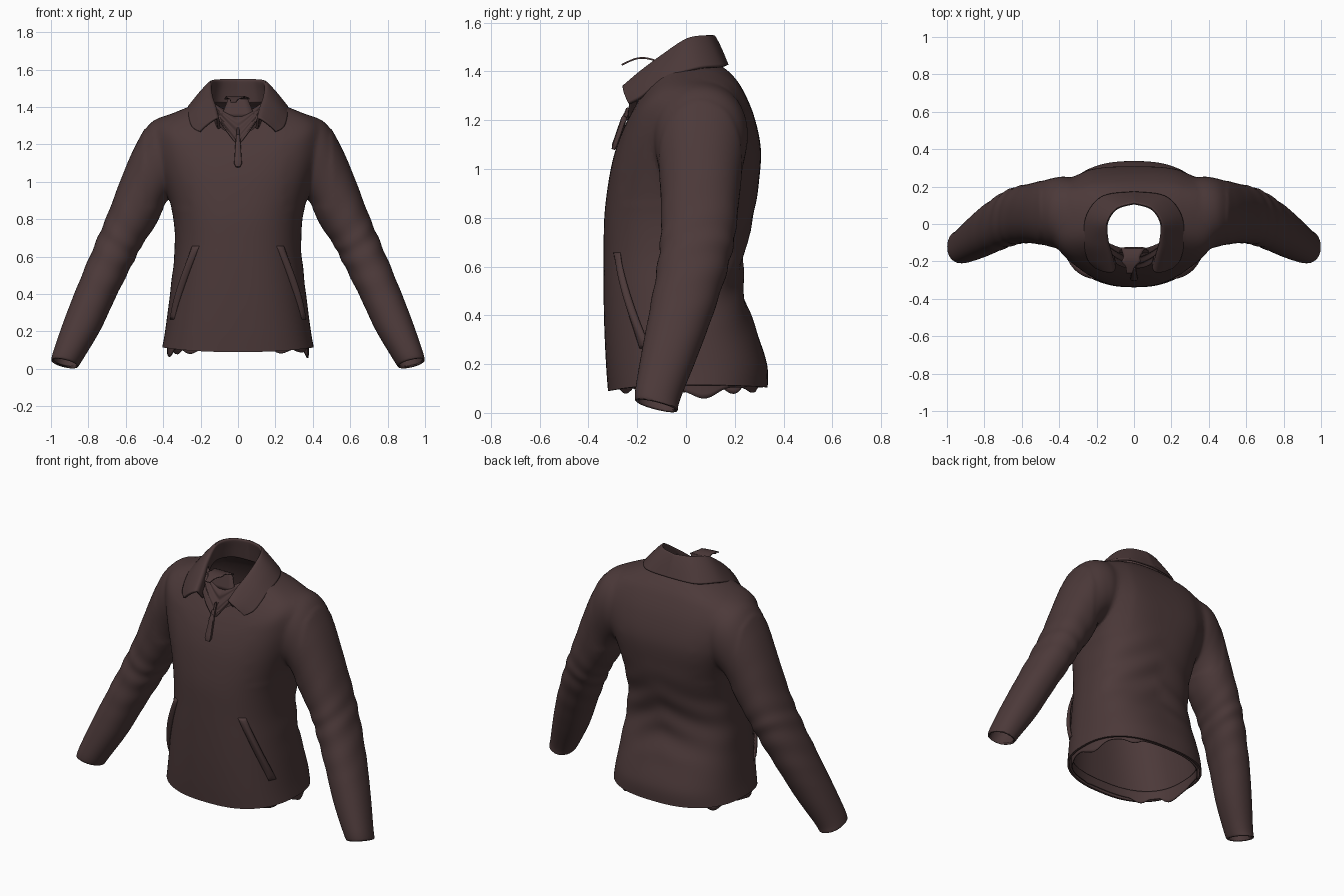
import bpy, bmesh, math
from mathutils import Vector

if "Cube" in bpy.data.objects:
    bpy.data.objects.remove(bpy.data.objects["Cube"])

cloth = bpy.data.materials.new("dark_brown_cloth")
cloth.diffuse_color = (0.072, 0.041, 0.041, 1)
cloth.use_nodes = True
cloth.node_tree.nodes["Principled BSDF"].inputs["Base Color"].default_value = cloth.diffuse_color


def spline(rows, t):
    """Catmull-Rom value through equally long tuples."""
    i = max(0, min(int(t), len(rows) - 2))
    f = t - i
    n = len(rows) - 1
    a, b, c, d = (rows[max(0, min(n, i + k))] for k in (-1, 0, 1, 2))
    return [0.5 * (2 * q + (r - p) * f + (2 * p - 5 * q + 4 * r - s) * f * f
                   + (3 * q - p - 3 * r + s) * f ** 3) for p, q, r, s in zip(a, b, c, d)]


def finish(name, bm, thick=0, offset=-1):
    bmesh.ops.recalc_face_normals(bm, faces=bm.faces)
    me = bpy.data.meshes.new(name)
    bm.to_mesh(me)
    bm.free()
    ob = bpy.data.objects.new(name, me)
    bpy.context.collection.objects.link(ob)
    me.materials.append(cloth)
    if thick:
        s = ob.modifiers.new("thickness", 'SOLIDIFY')
        s.thickness, s.offset = thick, offset
    bpy.ops.object.select_all(action='DESELECT')
    ob.select_set(True)
    bpy.context.view_layer.objects.active = ob
    bpy.ops.object.shade_smooth_by_angle(angle=math.radians(40))
    return ob


def make_sheet(name, func, nu, nv, closed=False, thick=0.012, offset=-1, caps=None):
    """Grid of func(u, v), u and v in 0..1; caps collects the centres of fan-filled ends."""
    bm = bmesh.new()
    cols = nu if closed else nu + 1
    grid = [[bm.verts.new(func(i / nu, j / nv)) for i in range(cols)] for j in range(nv + 1)]
    for j in range(nv):
        for i in range(nu):
            k = (i + 1) % cols
            bm.faces.new((grid[j][i], grid[j][k], grid[j + 1][k], grid[j + 1][i]))
    if caps is not None:
        for ring in (grid[0], grid[-1]):
            mid = bm.verts.new(sum((v.co for v in ring), Vector()) / cols)
            caps.append(mid.co.copy())
            for i in range(cols):
                bm.faces.new((ring[i], ring[(i + 1) % cols], mid))
    return finish(name, bm, thick, offset)


def power(x, e):
    return math.copysign(abs(x) ** e, x)


# Body rings: z front, z side, z back, half width, front depth, back depth, back squareness
BODY = [(0.09, 0.115, 0.105, 0.405, 0.32, 0.335, .8), (0.2, 0.2, 0.2, 0.39, 0.328, 0.332, .8),
        (0.35, 0.35, 0.35, 0.37, 0.335, 0.285, .8), (0.5, 0.5, 0.5, 0.352, 0.338, 0.235, .8),
        (0.65, 0.65, 0.65, 0.338, 0.338, 0.24, .8), (0.8, 0.8, 0.8, 0.345, 0.335, 0.275, .77),
        (0.92, 0.93, 0.93, 0.375, 0.322, 0.297, .7), (1.03, 1.06, 1.08, 0.41, 0.302, 0.307, .62),
        (1.12, 1.2, 1.22, 0.435, 0.275, 0.278, .62), (1.18, 1.32, 1.33, 0.425, 0.25, 0.23, .68),
        (1.22, 1.388, 1.39, 0.3, 0.23, 0.185, .78), (1.26, 1.43, 1.43, 0.18, 0.205, 0.135, .8)]


def body_point(a, v, grow=0.0):
    zf, zs, zb, hx, yf, yb, e = spline(BODY, v)
    c, s = math.cos(a), math.sin(a)
    if s < 0:
        e = 0.8
    x = (hx + grow) * power(c, e)
    y = ((yf if s < 0 else yb) + grow) * power(s, e)
    z = zs + ((zf if s < 0 else zb) - zs) * s * s
    # soft slanting folds across the lower back and the waist sides
    w = math.exp(-((z - 0.6) / 0.2) ** 2)
    fold = 0.005 * w * max(0, s + 0.3) * math.sin(36 * z + 16 * abs(x) + 5 * x)
    return Vector((x + fold * c, y + fold * s, z))


# Sleeve rings: outer x, z, inner x, z, centre y, half depth
SLEEVE = [(0.28, 1.375, 0.26, 1.02, 0.03, 0.19), (0.38, 1.36, 0.33, 0.94, 0.055, 0.202),
          (0.47, 1.32, 0.375, 0.895, 0.06, 0.193), (0.545, 1.2, 0.4, 0.855, 0.06, 0.178),
          (0.612, 1.05, 0.44, 0.77, 0.058, 0.163), (0.70, 0.82, 0.51, 0.665, 0.05, 0.153),
          (0.77, 0.655, 0.57, 0.55, 0.028, 0.145), (0.86, 0.44, 0.655, 0.38, -0.02, 0.13),
          (0.93, 0.26, 0.735, 0.21, -0.07, 0.112), (0.985, 0.10, 0.825, 0.06, -0.115, 0.092),
          (1.0, 0.045, 0.855, 0.012, -0.122, 0.088)]


def sleeve_point(side, u, t):
    ox, oz, ix, iz, yc, ry = spline(SLEEVE, t)
    a = 2 * math.pi * u
    w = math.exp(-((t - 5.8) / 1.1) ** 2)
    k = 1 + 0.022 * w * math.sin(9 * t + 2.5 * math.sin(a))
    k *= 1 - 0.07 * max(0, (t - 9.75) / 0.25) ** 3       # rolled cuff lip
    c, s = power(math.cos(a), 0.92) * k, power(math.sin(a), 0.92) * k
    tilt = -0.022 * s * max(0, min(1, (t - 6) / 3))       # forearm swings forward
    return Vector((side * ((ox + ix) / 2 + c * (ox - ix) / 2), yc + s * ry,
                   (oz + iz) / 2 + c * (oz - iz) / 2 + tilt))


# Body and sleeves united into one shell, then opened at hem, neck and cuffs
caps = []
nb, ns = len(BODY) - 1, len(SLEEVE) - 1
body = make_sheet("body_blank", lambda u, v: body_point(2 * math.pi * u, v * nb),
                  96, 88, True, 0, caps=caps)
blanks = [body]
for side in (-1, 1):
    arm = make_sheet("sleeve_blank", lambda u, v: sleeve_point(side, u, v * ns),
                     48, 100, True, 0, caps=caps)
    cut = body.modifiers.new("join", 'BOOLEAN')
    cut.operation, cut.solver, cut.object = 'UNION', 'EXACT', arm
    blanks.append(arm)
bpy.context.view_layer.update()
bm = bmesh.new()
bm.from_object(body, bpy.context.evaluated_depsgraph_get())
for ob in blanks:
    bpy.data.objects.remove(ob)
ends = [v for v in bm.verts if any((v.co - c).length < 1e-3 for c in caps)]
bmesh.ops.delete(bm, geom=ends, context='VERTS')
bmesh.ops.remove_doubles(bm, verts=bm.verts, dist=0.004)
# soften the armhole joint
joint = [v for v in bm.verts if 0.25 < abs(v.co.x) < 0.5 and v.co.z > 0.86]
for _ in range(14):
    bmesh.ops.smooth_vert(bm, verts=joint, factor=0.5, use_axis_x=True,
                          use_axis_y=True, use_axis_z=True)
finish("jacket_shell", bm, 0.012)


# Ragged lining hanging under the hem
def lining(u, v):
    a = 2 * math.pi * u
    p = body_point(a, 0.5, -0.02)
    wave = max(0, math.sin(5 * a + 0.6) * math.sin(3 * a + 1) + 0.15 * math.sin(13 * a))
    p.z = 0.16 * (1 - v) + v * (0.105 - 0.042 * wave)
    return p


make_sheet("hem_lining", lining, 128, 5, closed=True, thick=0.006)

for side, tag in ((-1, "left"), (1, "right")):
    # Slanted pocket welt with a slightly gaping lip
    def welt(u, v):
        along = math.sin(math.pi * v) ** 0.5 if 0 < v < 1 else 0
        a = -math.radians(53 - 28 * v + (u - 0.5) * 9)
        lift = 0.003 + 0.022 * along * math.sin(math.pi * min(1, u * 0.9 + 0.1))
        p = body_point(a, 4.05 - 2.6 * v, lift)
        p.x *= side
        return p
    make_sheet(tag + "_pocket_welt", welt, 8, 24, thick=0.01)

# Collar stations, back to front: stand base, fold line, outer edge
COLLAR = [(0, .125, 1.42, 0, .112, 1.538, 0, .168, 1.425),
          (.11, .10, 1.425, .095, .083, 1.538, .165, .145, 1.42),
          (.165, .01, 1.42, .146, .005, 1.525, .25, .045, 1.412),
          (.155, -.09, 1.365, .143, -.09, 1.46, .262, -.09, 1.368),
          (.12, -.16, 1.31, .122, -.175, 1.395, .245, -.185, 1.295),
          (.10, -.20, 1.285, .108, -.245, 1.335, .205, -.232, 1.268)]


def collar(u, v):
    t = abs(2 * u - 1) * (len(COLLAR) - 1)
    q = spline(COLLAR, t)
    base, top, edge = Vector(q[:3]), Vector(q[3:6]), Vector(q[6:])
    out = Vector((0, -0.012 * min(1, t / 4), 0.010))
    roll = top.lerp(edge, 0.14) + out
    belly = top.lerp(edge, 0.55) + out
    p = Vector(spline([base, base.lerp(top, 0.55), top, roll, belly, edge], v * 5))
    if u < 0.5:
        p.x = -p.x
    return p


make_sheet("collar", collar, 72, 30, thick=0.014, offset=0)


# Inner neck facing dipping to a V inside the front opening, with draped folds
def facing(u, v):
    x = (u * 2 - 1) * (0.15 - 0.06 * v)
    top = Vector((x, -0.15 + 2.6 * x * x, 1.37 + 3.4 * x * x))
    low = Vector((x, -0.235 + 3 * x * x, 1.2 + 1.3 * abs(x)))
    p = top.lerp(low, v)
    p.y += 0.006 * math.sin(v * 16 + 20 * abs(x))
    return p


make_sheet("neck_facing", facing, 24, 24, thick=0.008)


# Loose placket tip poking up in the neck opening
def placket_tip(u, v):
    half = 0.05 * (1 - v) ** 1.4 + 0.016 + 0.018 * math.exp(-((v - 0.55) / 0.12) ** 2)
    return Vector((-0.005 - 0.02 * v + (u * 2 - 1) * half, -0.125 - 0.14 * v,
                   1.448 + 0.016 * math.sin(v * 3.5) - 0.012 * v))


make_sheet("placket_tip", placket_tip, 6, 16, thick=0.007)
# Fold joining the tip to the facing
make_sheet("placket_fold",
           lambda u, v: Vector(((u - .5) * (.1 + .08 * v), -.13 - .03 * v, 1.45 - .1 * v)),
           4, 6, thick=0.007)


def bar(name, a, b, w0, w1, depth):
    """Tapered rounded bar from a to b."""
    a, b = Vector(a), Vector(b)
    n = Vector((1, 0, 0)).cross((b - a).normalized())

    def point(u, v):
        k = 0.6 + 0.4 * min(1, 8 * min(v, 1 - v))
        ang = 2 * math.pi * u
        return (a.lerp(b, v) + Vector(((w0 + (w1 - w0) * v) * k * power(math.cos(ang), .6), 0, 0))
                + n * depth * k * power(math.sin(ang), .6))
    make_sheet(name, point, 12, 8, True, 0, caps=[])


# Zip: short chain, slider and hanging pull
bar("zip_chain", (0, -0.215, 1.29), (0, -0.245, 1.2), 0.007, 0.007, 0.006)
bar("zip_slider", (0, -0.235, 1.25), (0, -0.25, 1.21), 0.011, 0.013, 0.01)
bar("zip_pull", (0, -0.248, 1.225), (0, -0.298, 1.08), 0.013, 0.022, 0.012)
